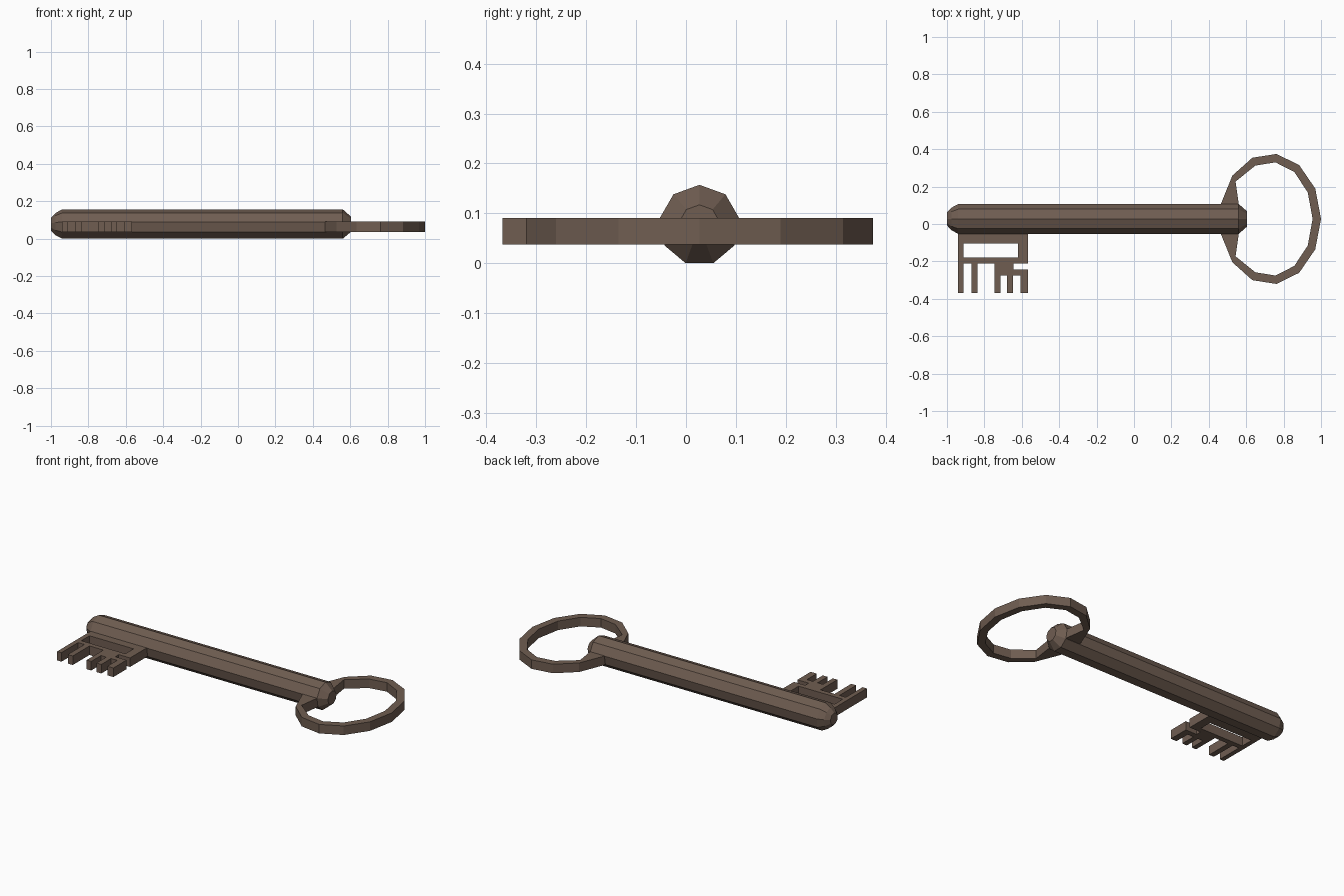
import bpy, bmesh
from math import sin, cos, pi

cube = bpy.data.objects.get("Cube")
if cube:
    bpy.data.objects.remove(cube, do_unlink=True)

AXIS_Y, AXIS_Z = 0.027, 0.076      # centre line of the shaft
PLATE_LOW, PLATE_HIGH = 0.037, 0.091

bronze = bpy.data.materials.new("dark_bronze")
bronze.use_nodes = True
colour = (0.16, 0.11, 0.083, 1)
bronze.diffuse_color = colour
bronze.node_tree.nodes["Principled BSDF"].inputs["Base Color"].default_value = colour


def add_part(name, mesh):
    mesh.materials.clear()
    mesh.materials.append(bronze)
    part = bpy.data.objects.new(name, mesh)
    bpy.context.collection.objects.link(part)
    return part


def lathe_x(name, profile, sides):
    """Faceted solid along x from (x, radius) pairs."""
    bm = bmesh.new()
    rings = []
    for x, r in profile:
        rings.append([bm.verts.new((x, AXIS_Y + r * sin(2 * pi * i / sides),
                                    AXIS_Z + r * cos(2 * pi * i / sides)))
                      for i in range(sides)])
    for a, b in zip(rings, rings[1:]):
        for i in range(sides):
            j = (i + 1) % sides
            bm.faces.new((a[i], a[j], b[j], b[i]))
    bm.faces.new(rings[0])
    bm.faces.new(rings[-1])
    bmesh.ops.recalc_face_normals(bm, faces=bm.faces)
    mesh = bpy.data.meshes.new(name)
    bm.to_mesh(mesh)
    bm.free()
    return add_part(name, mesh)


def plate(name, loops):
    """Flat plate from an outline and the holes inside it."""
    curve = bpy.data.curves.new(name + "_outline", 'CURVE')
    curve.dimensions = '2D'
    curve.fill_mode = 'BOTH'
    curve.extrude = (PLATE_HIGH - PLATE_LOW) / 2
    for loop in loops:
        spline = curve.splines.new('POLY')
        spline.points.add(len(loop) - 1)
        for point, (x, y) in zip(spline.points, loop):
            point.co = (x, y, 0, 1)
        spline.use_cyclic_u = True
    helper = bpy.data.objects.new(name + "_helper", curve)
    bpy.context.collection.objects.link(helper)
    bpy.context.view_layer.update()
    graph = bpy.context.evaluated_depsgraph_get()
    mesh = bpy.data.meshes.new_from_object(helper.evaluated_get(graph))
    bpy.data.objects.remove(helper, do_unlink=True)

    # Weld the walls to the flat sides and merge the flat triangles
    bm = bmesh.new()
    bm.from_mesh(mesh)
    bmesh.ops.remove_doubles(bm, verts=bm.verts, dist=0.0005)
    bmesh.ops.recalc_face_normals(bm, faces=bm.faces)
    bmesh.ops.translate(bm, verts=bm.verts, vec=(0, 0, (PLATE_LOW + PLATE_HIGH) / 2))
    for face in bm.faces:
        face.smooth = False
    bm.to_mesh(mesh)
    bm.free()
    mesh.name = name
    return add_part(name, mesh)


# Nine-sided shaft with a rounded tip and a bevelled handle end
lathe_x("shaft", [(-1.0, 0.035), (-0.976, 0.061), (-0.94, 0.081),
                  (0.56, 0.081), (0.605, 0.041)], 9)

# Oval handle ring, thicker where it joins the shaft
SIDES = 13


def oval(rx, ry):
    return [(0.729 + rx * cos(2 * pi * i / SIDES),
             AXIS_Y + ry * sin(2 * pi * i / SIDES)) for i in range(SIDES)]


outer, inner = oval(0.271, 0.35), oval(0.226, 0.305)
for i, side in ((5, 1), (8, -1)):
    inner[i] = (0.543, AXIS_Y + side * 0.2)
for i, side in ((6, 1), (7, -1)):
    inner[i] = (0.56, AXIS_Y + side * 0.08)
plate("handle_ring", [outer, inner])

# Key bit: slotted frame with teeth
END = -0.368
bit_outline = [
    (-0.94, -0.03), (-0.94, END), (-0.912, END), (-0.912, -0.21),
    (-0.87, -0.21), (-0.87, END), (-0.837, END), (-0.837, -0.21),
    (-0.745, -0.21), (-0.745, END), (-0.715, END), (-0.715, -0.275),
    (-0.68, -0.275), (-0.68, END), (-0.648, END), (-0.648, -0.275),
    (-0.608, -0.275), (-0.608, END), (-0.568, END), (-0.568, -0.243),
    (-0.643, -0.243), (-0.643, -0.21), (-0.568, -0.21), (-0.568, -0.03),
]
slot = [(-0.912, -0.103), (-0.62, -0.103), (-0.62, -0.18), (-0.912, -0.18)]
plate("key_bit", [bit_outline, slot])
